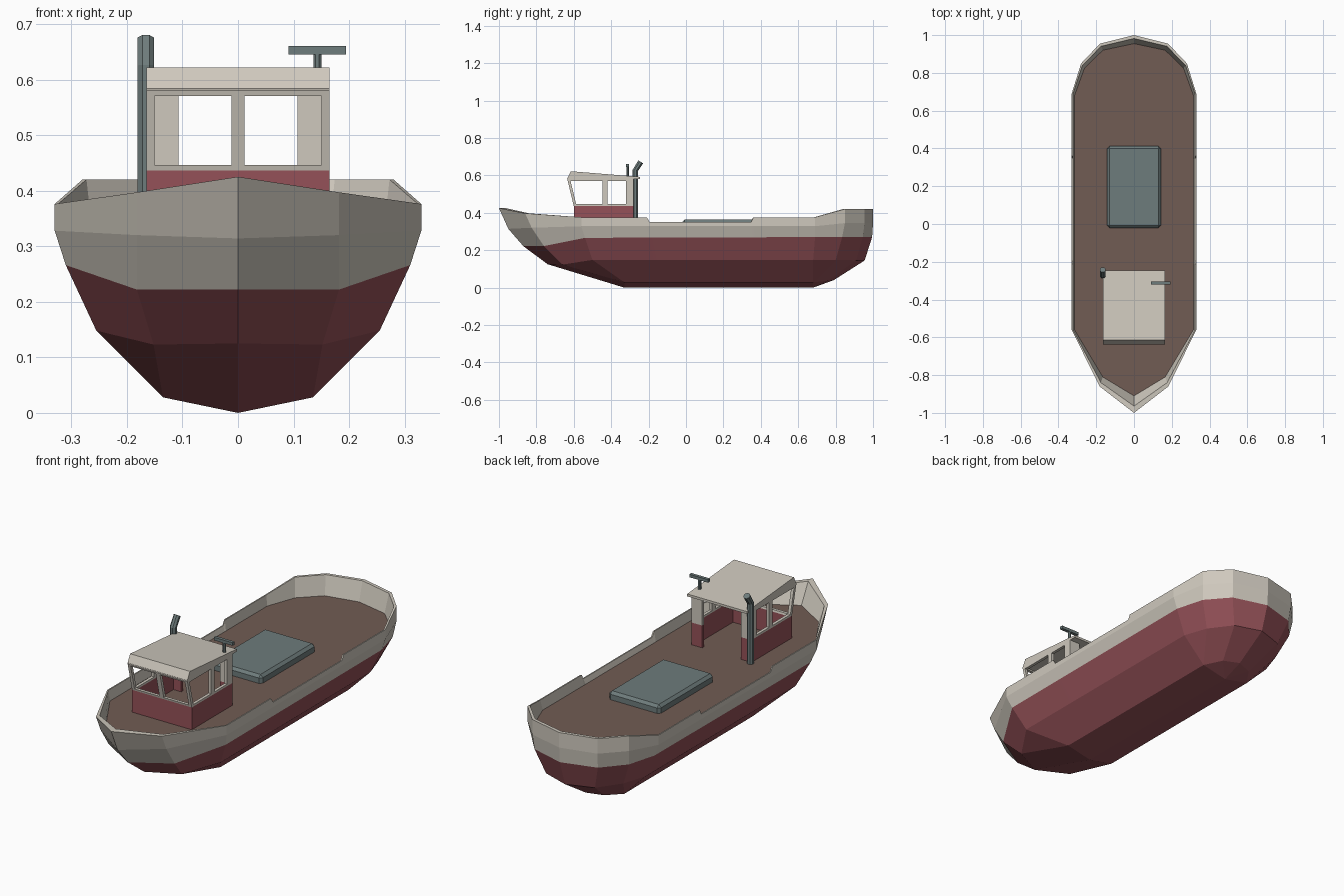
import bpy, bmesh
from mathutils import Vector

if "Cube" in bpy.data.objects:
    bpy.data.objects.remove(bpy.data.objects["Cube"])

def material(name, rgb):
    m = bpy.data.materials.new(name)
    m.diffuse_color = (*rgb, 1)
    m.use_nodes = True
    m.node_tree.nodes["Principled BSDF"].inputs["Base Color"].default_value = m.diffuse_color
    return m

BEIGE = material("beige paint", (0.62, 0.58, 0.51))
RED = material("dull red paint", (0.30, 0.083, 0.098))
BROWN = material("brown deck", (0.165, 0.107, 0.088))
SLATE = material("slate metal", (0.155, 0.20, 0.20))

def finish(name, bm, *mats):
    bmesh.ops.remove_doubles(bm, verts=bm.verts, dist=1e-5)
    bmesh.ops.recalc_face_normals(bm, faces=bm.faces)
    me = bpy.data.meshes.new(name)
    bm.to_mesh(me)
    bm.free()
    for m in mats:
        me.materials.append(m)
    ob = bpy.data.objects.new(name, me)
    bpy.context.collection.objects.link(ob)
    return ob

def prism(name, profile, x0, x1, mat):
    """Side profile (y, z) extruded across x."""
    bm = bmesh.new()
    a = [bm.verts.new((x0, y, z)) for y, z in profile]
    b = [bm.verts.new((x1, y, z)) for y, z in profile]
    bm.faces.new(a)
    bm.faces.new(b)
    n = len(a)
    for i in range(n):
        bm.faces.new((a[i], a[(i + 1) % n], b[(i + 1) % n], b[i]))
    return finish(name, bm, mat)

def box(name, x, y, z, mat):
    return prism(name, [(y[0], z[0]), (y[1], z[0]), (y[1], z[1]), (y[0], z[1])], x[0], x[1], mat)

def tube(name, path, r, sides, mat):
    """Polygonal tube along a path lying in the yz plane."""
    import math
    bm = bmesh.new()
    pts = [Vector(p) for p in path]
    rings = []
    for i, p in enumerate(pts):
        d = (pts[min(i + 1, len(pts) - 1)] - pts[max(i - 1, 0)]).normalized()
        u = Vector((1, 0, 0))
        v = d.cross(u)
        rings.append([bm.verts.new(p + r * (math.cos(t) * u + math.sin(t) * v))
                      for t in [2 * math.pi * (k + .5) / sides for k in range(sides)]])
    for a, b in zip(rings, rings[1:]):
        for k in range(sides):
            bm.faces.new((a[k], a[(k + 1) % sides], b[(k + 1) % sides], b[k]))
    bm.faces.new(rings[0])
    bm.faces.new(rings[-1])
    return finish(name, bm, mat)

# Hull: half outlines from bow to stern at each level
keel = [(0, -.33, 0)] * 3 + [(0, .68, 0)] * 4
chine = [(0, -.33, 0), (.135, -.33, .028), (.135, -.33, .028), (.135, .68, .028),
         (.135, .68, .028), (.08, .76, .037), (0, .79, .04)]
bilge = [(0, -.74, .125), (.152, -.66, .123), (.255, -.50, .148), (.255, .68, .148),
         (.215, .80, .147), (.135, .91, .146), (0, .955, .145)]
stripe = [(0, -.87, .222), (.182, -.76, .222), (.31, -.54, .266), (.31, .69, .27),
          (.27, .835, .27), (.175, .945, .27), (0, .995, .27)]
knuckle = [(0, -.95, .314), (.182, -.825, .32), (.33, -.56, .328), (.33, .69, .328),
           (.28, .85, .345), (.18, .955, .345), (0, 1, .345)]
rim = [(0, -1, .425), (.182, -.86, .397), (.33, -.56, .376), (.33, .69, .376),
       (.28, .85, .42), (.18, .955, .42), (0, 1, .42)]
deck = [(0, -.91), (.165, -.81), (.315, -.56), (.315, .68), (.262, .825), (.165, .92), (0, .955)]
DECK_Z = .325
deck = [(x, y, DECK_Z) for x, y in deck]
lip = [(a[0] * .6 + b[0] * .4, a[1] * .6 + b[1] * .4, a[2]) for a, b in zip(rim, deck)]

def ring(level, notch):
    """Add the lowered midship section, then mirror to a full loop."""
    a, b = Vector(level[2]), Vector(level[3])
    mid = []
    for y, low in ((-.21, 0), (-.195, 1), (.35, 1), (.362, 0)):
        p = a.lerp(b, (y + .56) / 1.25)
        if notch and low:
            p.z = .352
        mid.append(tuple(p))
    half = level[:3] + mid + level[3:]
    return half + [(-x, y, z) for x, y, z in reversed(half[1:-1])]

bm = bmesh.new()
levels = [keel, chine, bilge, stripe, knuckle, rim, lip, deck]
loops = [[bm.verts.new(p) for p in ring(l, l in (rim, lip))] for l in levels]
for i, (a, b) in enumerate(zip(loops, loops[1:])):
    n = len(a)
    for k in range(n):
        f = bm.faces.new((a[k], a[(k + 1) % n], b[(k + 1) % n], b[k]))
        f.material_index = 0 if i < 3 else 1
finish("hull", bm, RED, BEIGE)

# Deck
bm = bmesh.new()
bm.faces.new([bm.verts.new(p) for p in ring(deck, False)])
ob = finish("deck", bm, BROWN)
if ob.data.polygons[0].normal.z < 0:
    ob.data.flip_normals()

# Cargo hatch with chamfered edges
hatch = box("cargo_hatch", (-.142, .142), (-.02, .412), (DECK_Z - .01, .365), SLATE)
bm = bmesh.new()
bm.from_mesh(hatch.data)
edges = [e for e in bm.edges if any(v.co.z > .36 for v in e.verts)]
bmesh.ops.bevel(bm, geom=edges, offset=.013, segments=1, affect='EDGES')
bm.to_mesh(hatch.data)
bm.free()

# Wheelhouse: red lower walls, beige window frames
W, T = .165, .015
F, B = -.60, -.28
SILL, LOW, HIGH, TOP = .436, .446, .570, .584
def front_y(z):
    return F - (z - SILL) * .24

box("cabin_front_wall", (-W, W), (F, F + T), (DECK_Z, SILL), RED)
def front_bar(name, x0, x1, z0, z1):
    prism(name, [(front_y(z0), z0), (front_y(z0) + T, z0), (front_y(z1) + T, z1), (front_y(z1), z1)],
          x0, x1, BEIGE)
front_bar("front_sill", -W, W, SILL, LOW)
front_bar("front_header", -W, W, HIGH, TOP)
front_bar("front_mullion", -.012, .012, LOW, HIGH)

for s, side in ((-1, "left"), (1, "right")):
    xs = sorted((s * W, s * (W - T)))
    box(side + "_wall", xs, (F + T, B), (DECK_Z, SILL), RED)
    front_bar(side + "_front_post", *xs, LOW, HIGH)
    prism(side + "_sill", [(front_y(SILL) + T, SILL), (B, SILL), (B, LOW), (front_y(LOW) + T, LOW)], *xs, BEIGE)
    prism(side + "_header", [(front_y(HIGH) + T, HIGH), (B, HIGH), (B, TOP), (front_y(TOP) + T, TOP)], *xs, BEIGE)
    box(side + "_middle_post", xs, (-.447, -.42), (LOW, HIGH), BEIGE)
    box(side + "_rear_post", xs, (-.322, B), (LOW, HIGH), BEIGE)
    # short rear returns either side of the open doorway
    rx = sorted((s * (W - T), s * .107))
    box(side + "_rear_return_lower", rx, (B - T, B), (DECK_Z, SILL), RED)
    box(side + "_rear_return_upper", rx, (B - T, B), (SILL, TOP), BEIGE)

# Wedge roof
prism("cabin_roof", [(-.637, .58), (-.615, .622), (-.245, .592), (-.245, .58)], -W, W, BEIGE)

# Exhaust pipe with bent tip
tube("exhaust_pipe", [(-.166, -.272, DECK_Z), (-.166, -.272, .625), (-.166, -.242, .672)], .0165, 8, SLATE)

# Radar mast and bar
tube("radar_mast", [(.143, -.312, .585), (.143, -.312, .65)], .008, 8, SLATE)
box("radar_bar", (.091, .194), (-.32, -.304), (.645, .66), SLATE)
